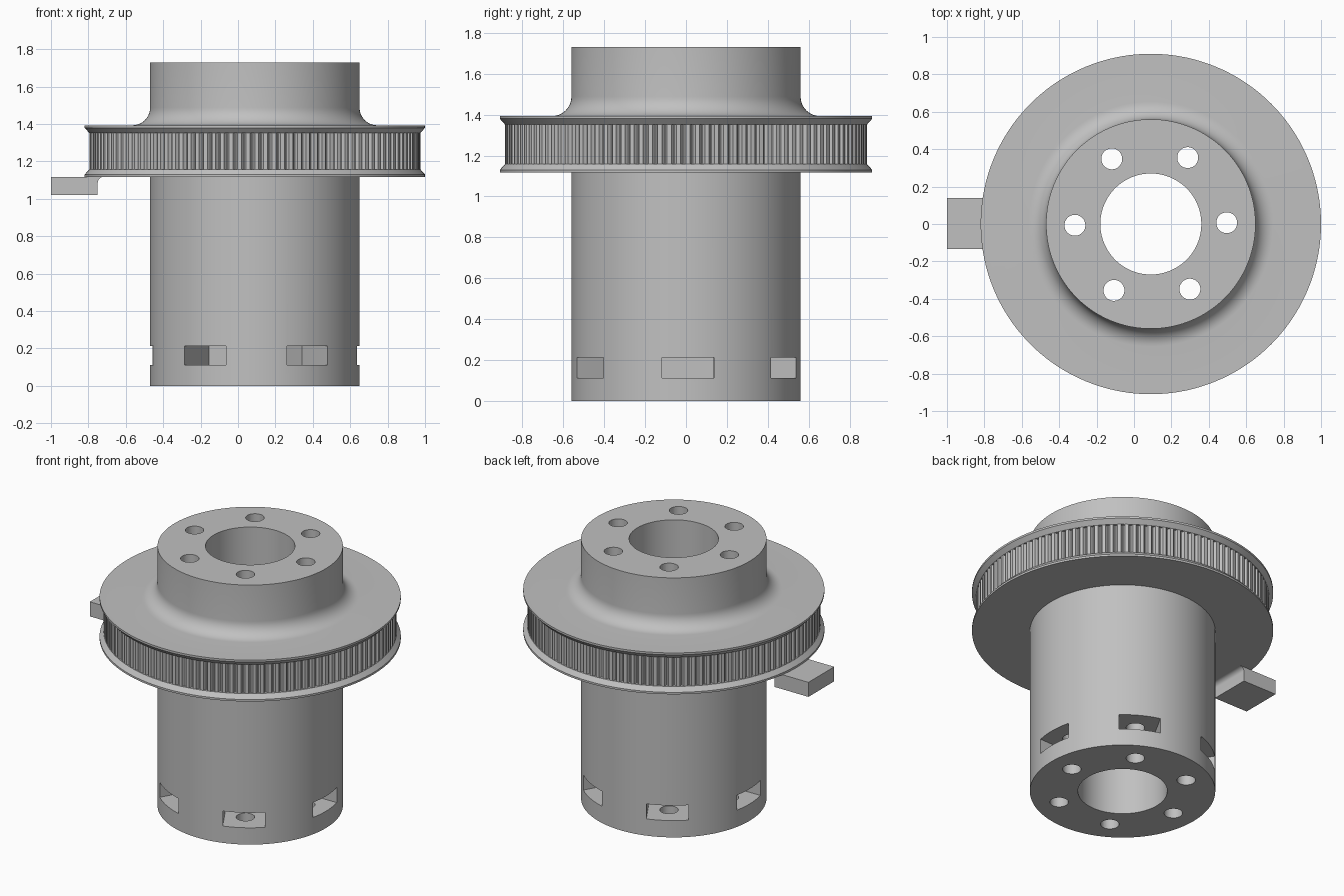
import bpy, bmesh, math
from mathutils import Matrix, Vector

if "Cube" in bpy.data.objects:
    bpy.data.objects.remove(bpy.data.objects["Cube"], do_unlink=True)

CX = 0.09            # axis of the pulley
TURN = math.radians(0.95)   # slight turn of the bolt pattern
SEGMENTS = 144
TEETH = 120

grey = bpy.data.materials.new("plain grey")
grey.use_nodes = True
colour = (0.53, 0.53, 0.53, 1)
grey.diffuse_color = colour
grey.node_tree.nodes["Principled BSDF"].inputs["Base Color"].default_value = colour


def make_object(name, bm):
    bmesh.ops.recalc_face_normals(bm, faces=bm.faces)
    mesh = bpy.data.meshes.new(name)
    bm.to_mesh(mesh)
    bm.free()
    mesh.materials.append(grey)
    obj = bpy.data.objects.new(name, mesh)
    bpy.context.collection.objects.link(obj)
    return obj


def activate(obj):
    bpy.ops.object.select_all(action='DESELECT')
    obj.select_set(True)
    bpy.context.view_layer.objects.active = obj


def bridge(bm, a, b):
    for i in range(len(a)):
        j = (i + 1) % len(a)
        bm.faces.new((a[i], a[j], b[j], b[i]))


def ring(bm, radii, z):
    n = len(radii)
    return [bm.verts.new((CX + r * math.cos(math.tau * i / n),
                          r * math.sin(math.tau * i / n), z))
            for i, r in enumerate(radii)]


# Pulley body: closed profile with flanges, fillet and bore
fillet = 0.095
profile = [(0.27, 0), (0.56, 0), (0.56, 1.117), (0.91, 1.117), (0.91, 1.13),
           (0.885, 1.158), (0.85, 1.158), (0.85, 1.352), (0.885, 1.352),
           (0.91, 1.38), (0.91, 1.393)]
for k in range(11):
    a = math.pi / 2 * k / 10
    profile.append((0.56 + fillet * (1 - math.sin(a)),
                    1.393 + fillet * (1 - math.cos(a))))
profile += [(0.56, 1.73), (0.27, 1.73)]
bm = bmesh.new()
rings = [ring(bm, [r] * SEGMENTS, z) for r, z in profile]
for i in range(len(rings)):
    bridge(bm, rings[i], rings[(i + 1) % len(rings)])
body = make_object("pulley_body", bm)

# Bolt holes and square nut slots, cut out of the body
holes, slots = bmesh.new(), bmesh.new()
for i in range(6):
    place = (Matrix.Translation((CX, 0, 0))
             @ Matrix.Rotation(TURN + math.tau * i / 6, 4, 'Z'))
    bmesh.ops.create_cone(holes, cap_ends=True, segments=32, radius1=0.056,
                          radius2=0.056, depth=3,
                          matrix=place @ Matrix.Translation((0.406, 0, 1)))
    bmesh.ops.create_cube(slots, size=1, matrix=place
                          @ Matrix.Translation((0.4775, 0, 0.162))
                          @ Matrix.Diagonal((0.4, 0.255, 0.1, 1)))
for name, cutter_mesh in (("hole_cutter", holes), ("slot_cutter", slots)):
    cutter = make_object(name, cutter_mesh)
    cutter.hide_render = True
    activate(body)
    mod = body.modifiers.new(name, 'BOOLEAN')
    mod.operation = 'DIFFERENCE'
    mod.solver = 'EXACT'
    mod.object = cutter
    bpy.ops.object.modifier_apply(modifier=name)
    bpy.data.objects.remove(cutter, do_unlink=True)
activate(body)
bpy.ops.object.shade_smooth_by_angle(angle=math.radians(30))

# Belt teeth: a ring with rounded grooves between the flanges
tooth = [0.885, 0.885, 0.885, 0.885, 0.885, 0.872, 0.867, 0.867, 0.872]
bm = bmesh.new()
bridge(bm, ring(bm, tooth * TEETH, 1.152), ring(bm, tooth * TEETH, 1.358))
belt_teeth = make_object("belt_teeth", bm)
activate(belt_teeth)
bpy.ops.object.shade_smooth_by_angle(angle=math.radians(30))

# Flag tab under the lower flange, with a small fillet on its inner side
side = [(-1, 1.02), (-0.75, 1.02), (-0.75, 1.087)]
for k in range(1, 7):
    a = math.pi / 2 * k / 6
    side.append((-0.72 - 0.03 * math.cos(a), 1.087 + 0.03 * math.sin(a)))
side.append((-1, 1.117))
bm = bmesh.new()
face = bm.faces.new([bm.verts.new((x, -0.133, z)) for x, z in side])
extruded = bmesh.ops.extrude_face_region(bm, geom=[face])["geom"]
bmesh.ops.translate(bm, vec=Vector((0, 0.272, 0)),
                    verts=[v for v in extruded if isinstance(v, bmesh.types.BMVert)])
tab = make_object("flag_tab", bm)
activate(tab)
bpy.ops.object.shade_smooth_by_angle(angle=math.radians(30))
